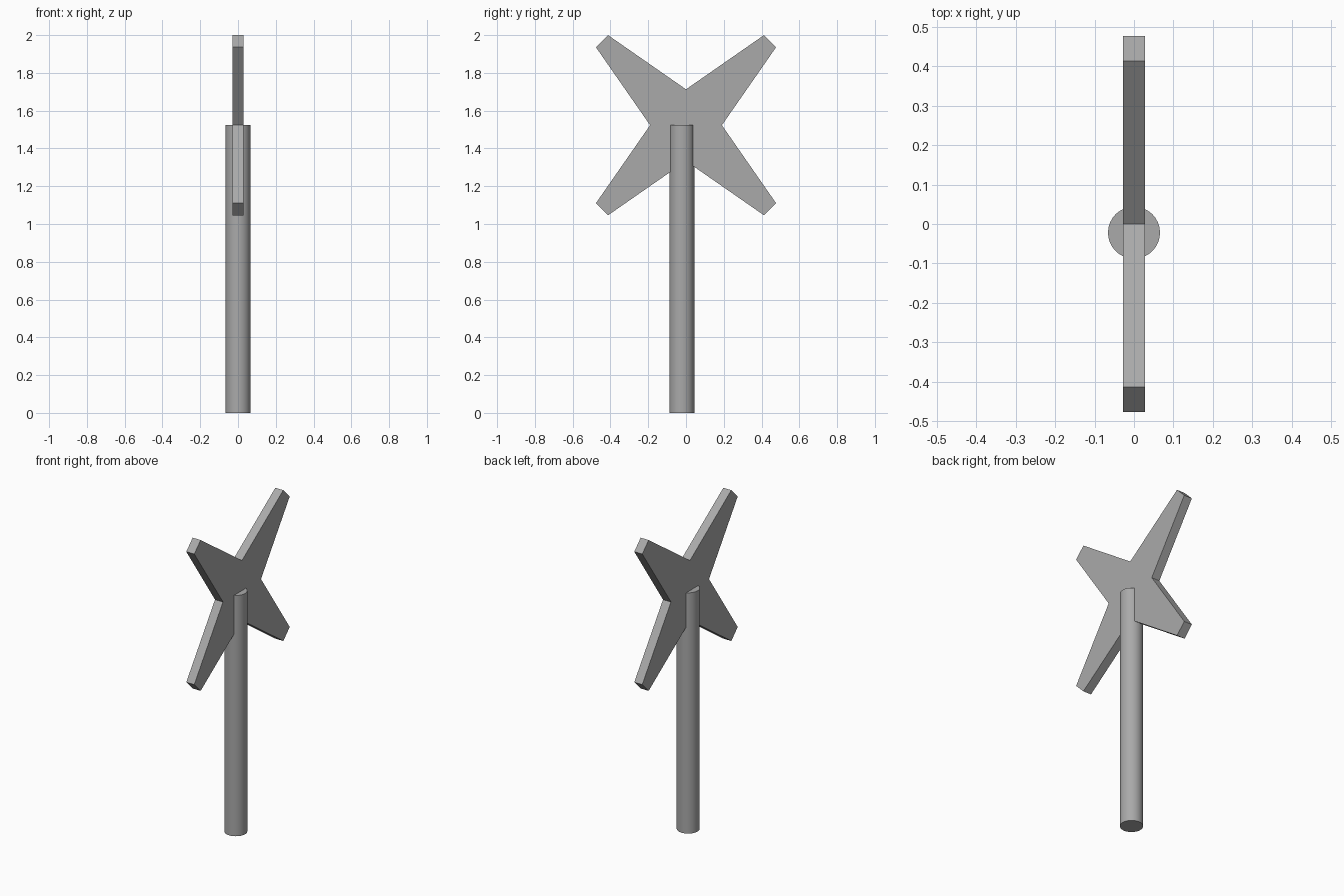
import bpy
import bmesh
import math
from mathutils import Matrix, Vector

HUB_Z = 1.523
HALF_THICKNESS = 0.028

cube = bpy.data.objects.get("Cube")
if cube:
    bpy.data.objects.remove(cube, do_unlink=True)

# One plain grey for the whole model
grey = bpy.data.materials.new("plain_grey")
grey.use_nodes = True
colour = (0.4, 0.4, 0.4, 1.0)
grey.diffuse_color = colour
grey.node_tree.nodes["Principled BSDF"].inputs["Base Color"].default_value = colour

# Pole: round post, set slightly forward of the rotor centre
bpy.ops.mesh.primitive_cylinder_add(
    vertices=32, radius=0.066, depth=HUB_Z, location=(0, -0.022, HUB_Z / 2))
pole = bpy.context.object
pole.name = "pole"
pole.data.materials.append(grey)
bpy.ops.object.shade_smooth_by_angle(angle=math.radians(40))

# Rotor: one blade's outline turned four times, then extruded sideways
blade = [Vector((0, 0.19, 0)), Vector((0, 0.413, 0.477)), Vector((0, 0.477, 0.413))]
blade = [blade[0], blade[2], blade[1]]
bm = bmesh.new()
outline = []
for quarter in range(4):
    turn = Matrix.Rotation(quarter * math.pi / 2, 3, "X")
    outline += [bm.verts.new(turn @ p - Vector((HALF_THICKNESS, 0, 0))) for p in blade]
side = bm.faces.new(outline)
extruded = bmesh.ops.extrude_face_region(bm, geom=[side], use_keep_orig=True)
moved = [g for g in extruded["geom"] if isinstance(g, bmesh.types.BMVert)]
bmesh.ops.translate(bm, verts=moved, vec=(2 * HALF_THICKNESS, 0, 0))
bmesh.ops.recalc_face_normals(bm, faces=bm.faces)
mesh = bpy.data.meshes.new("rotor_blades")
bm.to_mesh(mesh)
bm.free()
mesh.materials.append(grey)
rotor = bpy.data.objects.new("rotor_blades", mesh)
rotor.location.z = HUB_Z
bpy.context.collection.objects.link(rotor)
